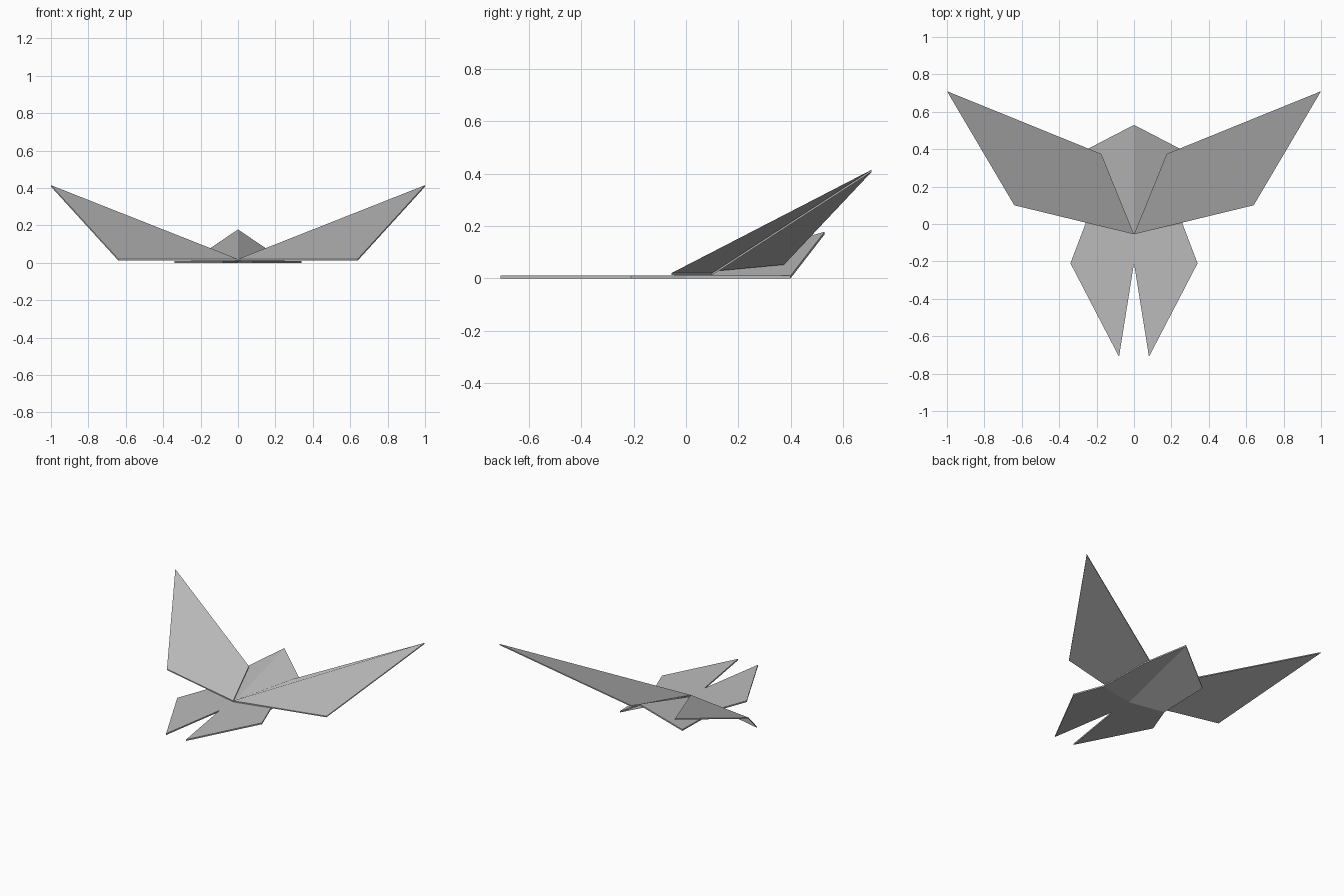
import bpy

cube = bpy.data.objects.get("Cube")
if cube:
    bpy.data.objects.remove(cube, do_unlink=True)

# Plain paper colour
grey = (0.5, 0.5, 0.5, 1)
paper = bpy.data.materials.new("paper_grey")
paper.use_nodes = True
paper.diffuse_color = grey
paper.node_tree.nodes["Principled BSDF"].inputs["Base Color"].default_value = grey


def folded_sheet(name, outline, thickness):
    """Thin sheet from the outline of its left half, mirrored across x = 0."""
    n = len(outline)
    verts = list(outline) + [(x, y, z + thickness) for x, y, z in outline]
    top = [n + i for i in range(n)]
    bottom = [0] + list(range(n - 1, 0, -1))
    faces = [top, bottom]
    for i in range(n):
        j = (i + 1) % n
        if outline[i][0] or outline[j][0]:      # leave the centre fold open
            faces.append([i, j, n + j, n + i])
    mesh = bpy.data.meshes.new(name)
    mesh.from_pydata(verts, [], faces)
    mesh.materials.append(paper)
    obj = bpy.data.objects.new(name, mesh)
    bpy.context.collection.objects.link(obj)
    mirror = obj.modifiers.new("mirror", 'MIRROR')
    mirror.use_axis[0] = True
    mirror.merge_threshold = 0.0005
    return obj


fold = (0, -0.05, 0)
hip = (0.26, 0, 0)

# Body with a raised centre crease
folded_sheet("body", [fold, hip, (0.25, 0.4, 0), (0, 0.53, 0.168)], 0.01)

# Flat forked tail
folded_sheet("tail", [fold, (0, -0.21, 0), (0.08, -0.71, 0),
                      (0.34, -0.21, 0), hip], 0.01)

# Raised, twisted wings
folded_sheet("wings", [(0, -0.055, 0.012), (0.64, 0.1, 0.012),
                       (1, 0.71, 0.407), (0.175, 0.375, 0.052)], 0.008)
